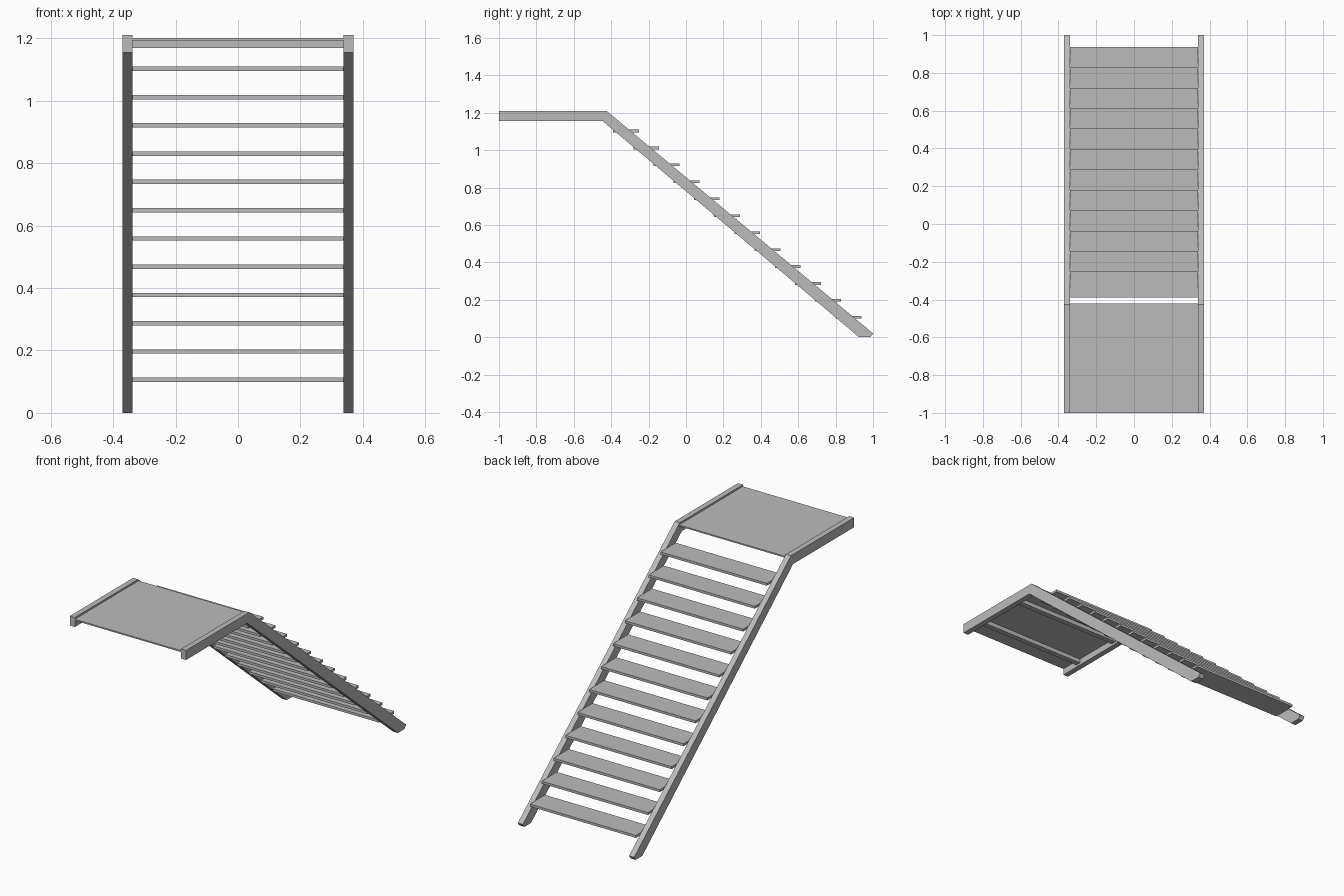
import bpy, bmesh
from mathutils import Vector

cube = bpy.data.objects.get("Cube")
if cube:
    bpy.data.objects.remove(cube, do_unlink=True)

# One plain grey for the whole staircase
grey = bpy.data.materials.new("grey_metal")
grey.use_nodes = True
colour = (0.5, 0.5, 0.5, 1)
grey.diffuse_color = colour
grey.node_tree.nodes["Principled BSDF"].inputs["Base Color"].default_value = colour


def extrude_x(name, profile, x0, x1):
    """Solid made from a side profile of (y, z) points, swept from x0 to x1."""
    bm = bmesh.new()
    face = bm.faces.new([bm.verts.new((x0, y, z)) for y, z in profile])
    swept = bmesh.ops.extrude_face_region(bm, geom=[face])["geom"]
    verts = [v for v in swept if isinstance(v, bmesh.types.BMVert)]
    bmesh.ops.translate(bm, verts=verts, vec=Vector((x1 - x0, 0, 0)))
    bmesh.ops.recalc_face_normals(bm, faces=bm.faces)
    mesh = bpy.data.meshes.new(name)
    bm.to_mesh(mesh)
    bm.free()
    mesh.materials.append(grey)
    obj = bpy.data.objects.new(name, mesh)
    bpy.context.collection.objects.link(obj)
    return obj


def plank(name, y0, y1, z0, z1):
    """Flat board spanning between the stringers."""
    return extrude_x(name, [(y0, z0), (y1, z0), (y1, z1), (y0, z1)], -INNER, INNER)


INNER, OUTER = 0.338, 0.37

# Bent side stringers: level beside the landing, then sloping to the ground
stringer = [(-1, 1.155), (-0.445, 1.155), (0.925, 0), (0.985, 0),
            (1, 0.02), (-0.425, 1.21), (-1, 1.21)]
extrude_x("left_stringer", stringer, INNER, OUTER)
extrude_x("right_stringer", stringer, -OUTER, -INNER)

# Landing deck with two cross beams below it
plank("landing_deck", -1, -0.42, 1.192, 1.2)
plank("front_cross_beam", -0.89, -0.86, 1.168, 1.192)
plank("back_cross_beam", -0.59, -0.56, 1.168, 1.192)

# Evenly spaced treads
STEPS = 12
for i in range(STEPS):
    t = i / (STEPS - 1)
    back = 0.937 + t * (-0.252 - 0.937)
    top = 0.113 + t * (1.109 - 0.113)
    plank(f"tread_{i + 1}", back - 0.138, back, top - 0.014, top)
